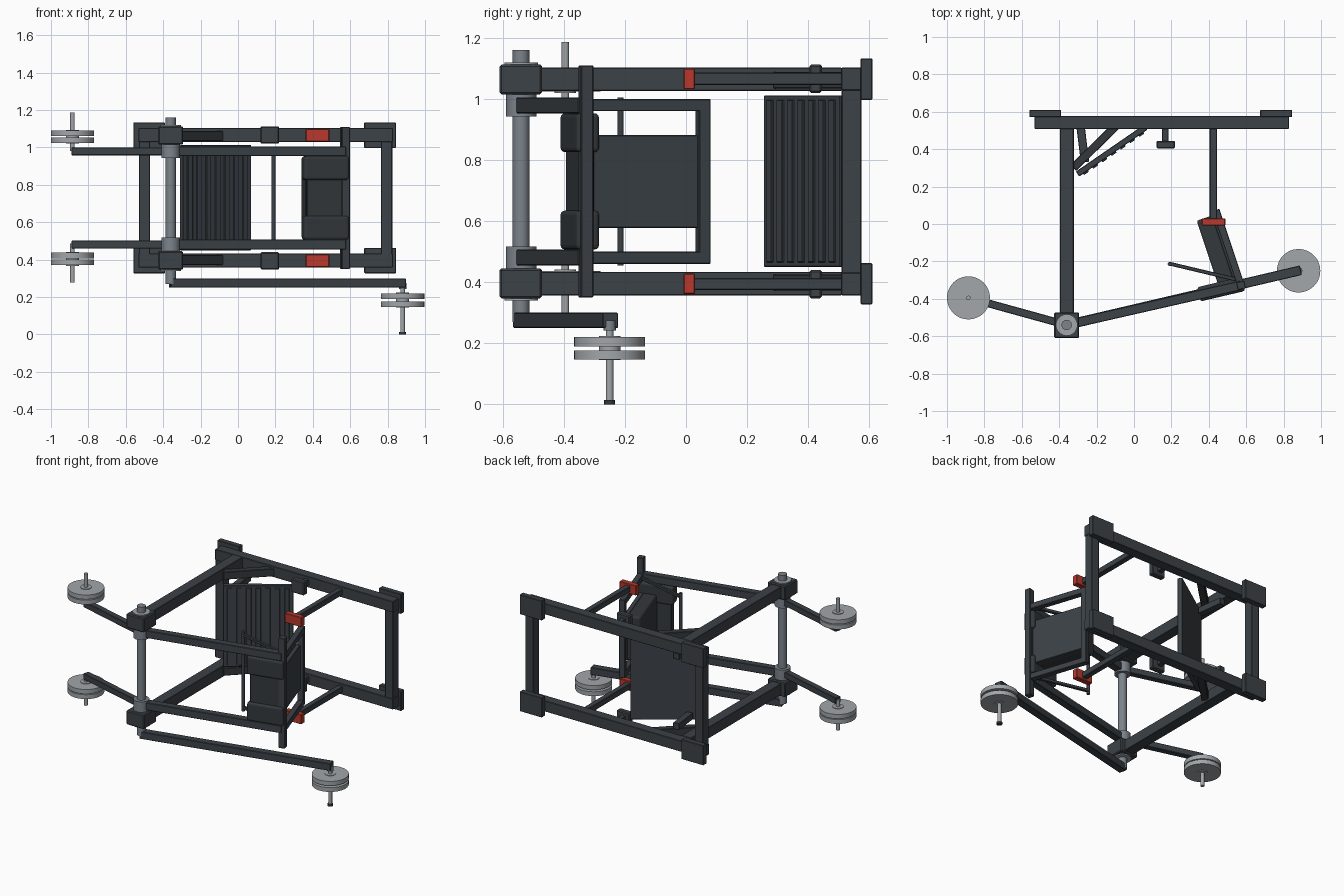
import bpy
import math
from mathutils import Vector

cube = bpy.data.objects.get("Cube")
if cube:
    bpy.data.objects.remove(cube, do_unlink=True)

MID = 0.73  # height of the machine's plane of symmetry


def material(name, rgb):
    m = bpy.data.materials.new(name)
    m.use_nodes = True
    color = (*rgb, 1)
    m.diffuse_color = color
    m.node_tree.nodes["Principled BSDF"].inputs["Base Color"].default_value = color
    return m


FRAME = material("slate frame", (0.045, 0.054, 0.063))
PAD = material("dark padding", (0.034, 0.040, 0.046))
STEEL = material("blue grey steel", (0.20, 0.23, 0.26))
PLATE = material("light grey plate", (0.36, 0.385, 0.40))
RED = material("red stop", (0.48, 0.04, 0.027))


def finish(name, mat, bevel=0.0, segments=1):
    ob = bpy.context.object
    ob.name = name
    ob.data.materials.append(mat)
    if bevel:
        mod = ob.modifiers.new("Bevel", "BEVEL")
        mod.width = bevel
        mod.segments = segments
    return ob


def box(name, x, y, z, mat=FRAME, bevel=0.003, segments=1):
    """Box given as (low, high) ranges on each axis."""
    centre = [(a + b) / 2 for a, b in (x, y, z)]
    bpy.ops.mesh.primitive_cube_add(size=1, location=centre)
    bpy.context.object.scale = [b - a for a, b in (x, y, z)]
    bpy.ops.object.transform_apply(location=False, rotation=False, scale=True)
    return finish(name, mat, bevel, segments)


def bar(name, p, q, width, z, mat=FRAME, bevel=0.003, segments=1):
    """Level bar from plan point p to plan point q, spanning the z range."""
    p, q = Vector(p), Vector(q)
    d, c = q - p, (p + q) / 2
    bpy.ops.mesh.primitive_cube_add(size=1, location=(c.x, c.y, sum(z) / 2))
    ob = bpy.context.object
    ob.scale = (d.length, width, z[1] - z[0])
    bpy.ops.object.transform_apply(location=False, rotation=False, scale=True)
    ob.rotation_euler.z = math.atan2(d.y, d.x)
    return finish(name, mat, bevel, segments)


def rod(name, xy, r, z, mat=STEEL, sides=32):
    bpy.ops.mesh.primitive_cylinder_add(vertices=sides, radius=r, depth=z[1] - z[0],
                                        location=(*xy, sum(z) / 2))
    bpy.ops.object.shade_smooth_by_angle(angle=math.radians(40))
    return finish(name, mat)


def mirrored(z, top):
    """The z range itself for the top copy, or reflected for the bottom one."""
    return z if top else (2 * MID - z[1], 2 * MID - z[0])


# Key plan points
PIVOT = Vector((-0.36, -0.54))
POST = Vector((0.572, -0.328))
LEFT_PIN = Vector((-0.885, -0.395))
RIGHT_PIN = Vector((0.88, -0.25))
arm_dir = (RIGHT_PIN - PIVOT).normalized()

# Foot plate directions: along the plate, and out of its ribbed face
plate_a, plate_b = Vector((-0.302, 0.267)), Vector((0.063, 0.518))
plate_dir = (plate_b - plate_a).normalized()
plate_out = Vector((plate_dir.y, -plate_dir.x))

# Upright rectangle at the back
for side, x in (("right", (-0.53, -0.47)), ("left", (0.765, 0.825))):
    box(side + "_back_upright", x, (0.51, 0.575), (0.36, 1.10))

for top in (True, False):
    tag = "upper_" if top else "lower_"

    def zr(a, b):
        return mirrored((a, b), top)

    # Main frame
    box(tag + "back_rail", (-0.532, 0.828), (0.508, 0.577), zr(1.028, 1.103))
    box(tag + "right_foot", (-0.56, -0.39), (0.572, 0.61), zr(0.997, 1.133))
    box(tag + "left_foot", (0.675, 0.845), (0.572, 0.61), zr(0.997, 1.133))
    box(tag + "side_rail", (-0.395, -0.322), (-0.5, 0.51), zr(1.026, 1.103))
    box(tag + "pivot_block", (-0.427, -0.293), (-0.61, -0.472), zr(1.015, 1.113), bevel=0.006)

    # Pivot collars
    rod(tag + "pivot_washer", PIVOT, 0.055, zr(1.11, 1.12), PLATE)
    rod(tag + "pivot_collar", PIVOT, 0.05, zr(0.943, 1.016), STEEL)

    # Swing arms and weight pins
    bar(tag + "seat_arm", PIVOT, POST, 0.05, zr(0.953, 1.005))
    bar(tag + "weight_arm", PIVOT, LEFT_PIN, 0.042, zr(0.958, 1.0))
    rod(tag + "weight_pin", LEFT_PIN, 0.012, (0.98, 1.187) if top else (0.277, 0.487), PLATE)
    # the weights sit the same way up on both pins
    base = 1.024 if top else 0.371
    for i in range(2):
        z = base + i * 0.036
        rod(tag + "weight_disc", LEFT_PIN, 0.115, (z, z + 0.03), PLATE, 48)
    rod(tag + "weight_hub", LEFT_PIN, 0.035, (base - 0.004, base + 0.07), PLATE)

    # Red stop on its support bar
    box(tag + "stop_bar", (0.405, 0.443), (0.02, 0.512), zr(1.046, 1.086))
    box(tag + "red_stop", (0.362, 0.488), (-0.008, 0.03), zr(1.032, 1.099), RED)

    # Bumper
    box(tag + "bumper_stem", (0.15, 0.185), (0.44, 0.512), zr(1.045, 1.085))
    box(tag + "bumper_pad", (0.12, 0.22), (0.404, 0.445), zr(1.02, 1.113), bevel=0.006)

    # Foot plate supports
    bar(tag + "plate_strut", (-0.325, 0.30), (-0.09, 0.53), 0.045, zr(1.035, 1.088), PAD)
    bar(tag + "plate_brace", (-0.285, 0.515), (-0.262, 0.33), 0.045, zr(0.95, 0.995))

    # Backrest frame side, shoulder pad and handle link
    bar(tag + "backrest_side", POST, (0.437, 0.075), 0.04, zr(0.96, 1.0))
    pad_c = Vector((0.466, -0.348))
    bar(tag + "shoulder_pad", pad_c - arm_dir * 0.123, pad_c + arm_dir * 0.123,
        0.078, zr(0.826, 0.953), PAD, 0.014, 3)
    bar(tag + "handle_link", (0.19, -0.212), (0.56, -0.30), 0.02, zr(0.97, 0.99))

# Pivot shaft
rod("pivot_shaft", PIVOT, 0.0275, (0.27, 1.16), STEEL)

# Long lower arm with its weights
bar("long_arm", PIVOT - arm_dir * 0.005, RIGHT_PIN + arm_dir * 0.012, 0.052, (0.25, 0.30))
rod("long_arm_pin", RIGHT_PIN, 0.0125, (0.005, 0.27), PLATE)
rod("long_arm_collar", RIGHT_PIN, 0.02, (0.242, 0.274), STEEL)
rod("long_arm_cap", RIGHT_PIN, 0.018, (0, 0.014), PAD)
rod("long_arm_hub", RIGHT_PIN, 0.035, (0.145, 0.223), PLATE)
for z in (0.147, 0.19):
    rod("long_arm_disc", RIGHT_PIN, 0.116, (z, z + 0.03), PLATE, 48)

# Ribbed foot plate
bar("foot_plate", plate_a, plate_b, 0.032, (0.45, 1.012))
length = (plate_b - plate_a).length
ribs = 7
for i in range(ribs):
    c = plate_a + plate_dir * length * (i + 0.7) / (ribs + 0.4) + plate_out * 0.018
    bar("foot_plate_rib", c - plate_dir * 0.016, c + plate_dir * 0.016,
        0.012, (0.465, 0.997), FRAME, 0.002)

# Seat post and backrest
bar("seat_post", POST - arm_dir * 0.022, POST + arm_dir * 0.022, 0.042, (0.35, 1.11))
back_dir = (Vector((0.437, 0.075)) - POST).normalized()
back_out = Vector((-back_dir.y, back_dir.x))
end = Vector((0.437, 0.075))
bar("backrest_cross_bar", end - back_dir * 0.04, end, 0.04, (0.46, 1.0))
low, high = end - back_dir * 0.41, end - back_dir * 0.022
bar("backrest_board", low + back_out * 0.015, high + back_out * 0.015,
    0.03, (0.577, 0.882))
bar("backrest_pad", low + back_out * 0.07, high + back_out * 0.07,
    0.09, (0.577, 0.882), PAD, 0.012, 3)

# Head rest between the shoulder pads
head = Vector((0.47, -0.347))
bar("head_rest", head - arm_dir * 0.11, head + arm_dir * 0.11, 0.045, (0.62, 0.84), PAD)

# Handle grip
rod("handle_grip", (0.19, -0.214), 0.01, (0.455, 1.005), FRAME, 16)
